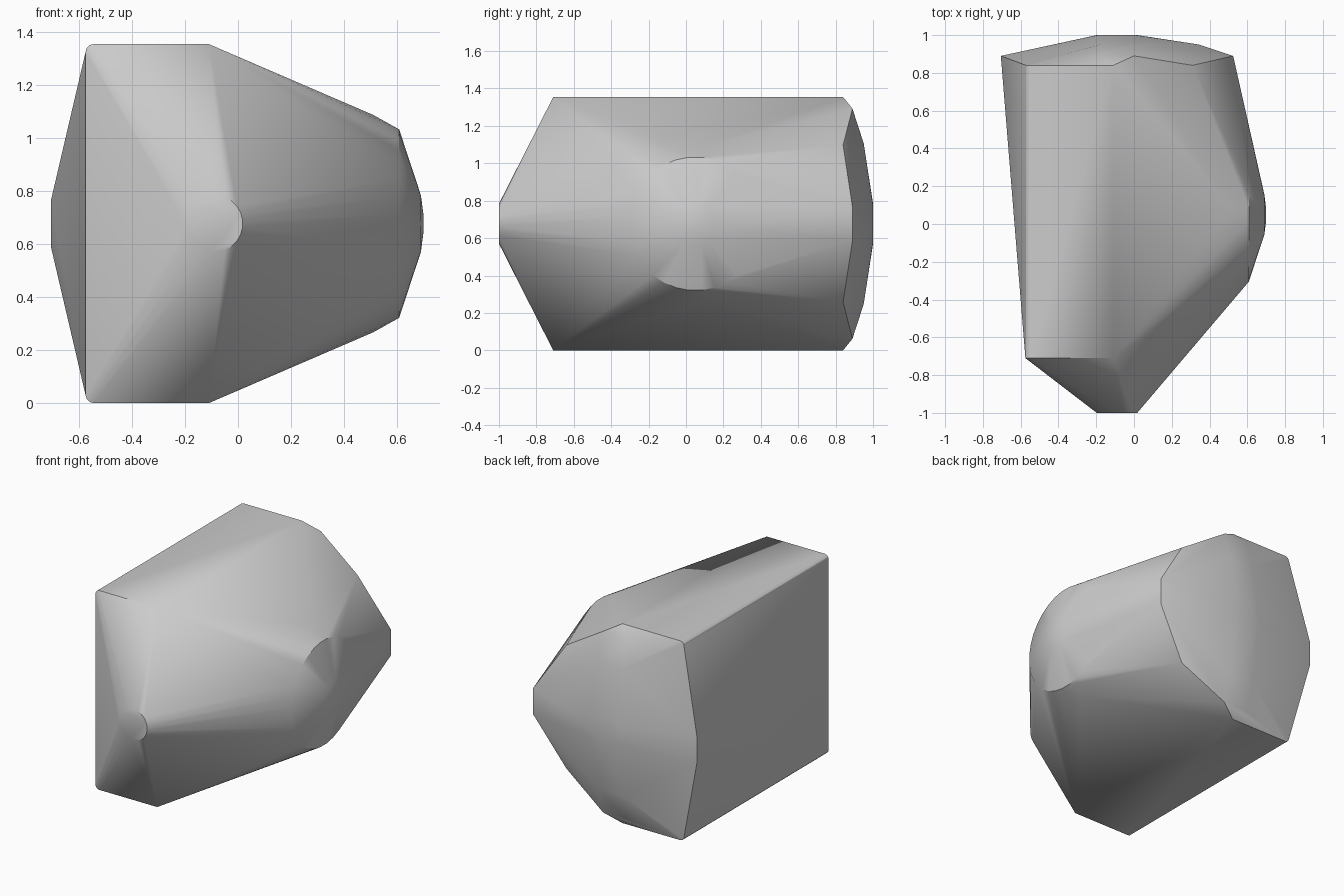
import bpy, bmesh, math
from mathutils import Vector

cube = bpy.data.objects.get("Cube")
if cube:
    bpy.data.objects.remove(cube, do_unlink=True)

MX, MY, MZ = -0.09, 0.05, 0.677   # axis of the front/back caps, side boss and mid height


def disc(centre, radius, axis, count=24):
    """Ring of points around the given axis."""
    pts = []
    for i in range(count):
        a = math.tau * (i + 0.5) / count
        u, v = radius * math.cos(a), radius * math.sin(a)
        offset = (0, u, v) if axis == "x" else (u, 0, v)
        pts.append(Vector(centre) + Vector(offset))
    return pts


points = []

# main block with slightly rounded outer edges
for y in (-0.71, 0.84):
    for s in (-1, 1):
        points.append(Vector((-0.11, y, MZ + s * MZ)))
        for i in range(4):
            a = math.pi / 2 * i / 3
            points.append(Vector((-0.545 - 0.03 * math.sin(a), y,
                                  MZ + s * (MZ - 0.03 + 0.03 * math.cos(a)))))

# front cap and back cap
points += disc((MX, -1, MZ), 0.108, "y")
points += disc((MX, 1, MZ), 0.108, "y")

# stepped side boss
for x, r in ((0.51, 0.412), (0.608, 0.357), (0.69, 0.107), (0.70, 0.03)):
    points += disc((x, MY, MZ), r, "x", 32)

# cross-shaped back rim and its diagonal corners
for s in (-1, 1):
    for t in (-0.09, 0.09):
        points.append(Vector((MX + s * 0.615, 0.89, MZ + t)))
        points.append(Vector((MX + t, 0.89, MZ + s * 0.615)))
        points.append(Vector((MX + t, 0.95, MZ + s * 0.43)))
    points.append(Vector((0.345, 0.95, MZ + s * 0.07)))
    points.append(Vector((0.31, 0.84, MZ + s * 0.42)))

# wrap everything in one shell
bm = bmesh.new()
for p in points:
    bm.verts.new(p)
bmesh.ops.convex_hull(bm, input=bm.verts[:], use_existing_faces=False)
bmesh.ops.delete(bm, geom=[v for v in bm.verts if not v.link_faces], context="VERTS")
bmesh.ops.dissolve_limit(bm, angle_limit=math.radians(0.5), verts=bm.verts[:], edges=bm.edges[:])
bmesh.ops.recalc_face_normals(bm, faces=bm.faces[:])
mesh = bpy.data.meshes.new("hull_shell")
bm.to_mesh(mesh)
bm.free()

shell = bpy.data.objects.new("hull_shell", mesh)
bpy.context.collection.objects.link(shell)

# single grey finish
grey = bpy.data.materials.new("plain_grey")
grey.use_nodes = True
colour = (0.6, 0.6, 0.6, 1)
grey.diffuse_color = colour
grey.node_tree.nodes["Principled BSDF"].inputs["Base Color"].default_value = colour
mesh.materials.append(grey)

bpy.ops.object.select_all(action="DESELECT")
shell.select_set(True)
bpy.context.view_layer.objects.active = shell
bpy.ops.object.shade_smooth_by_angle(angle=math.radians(30))
